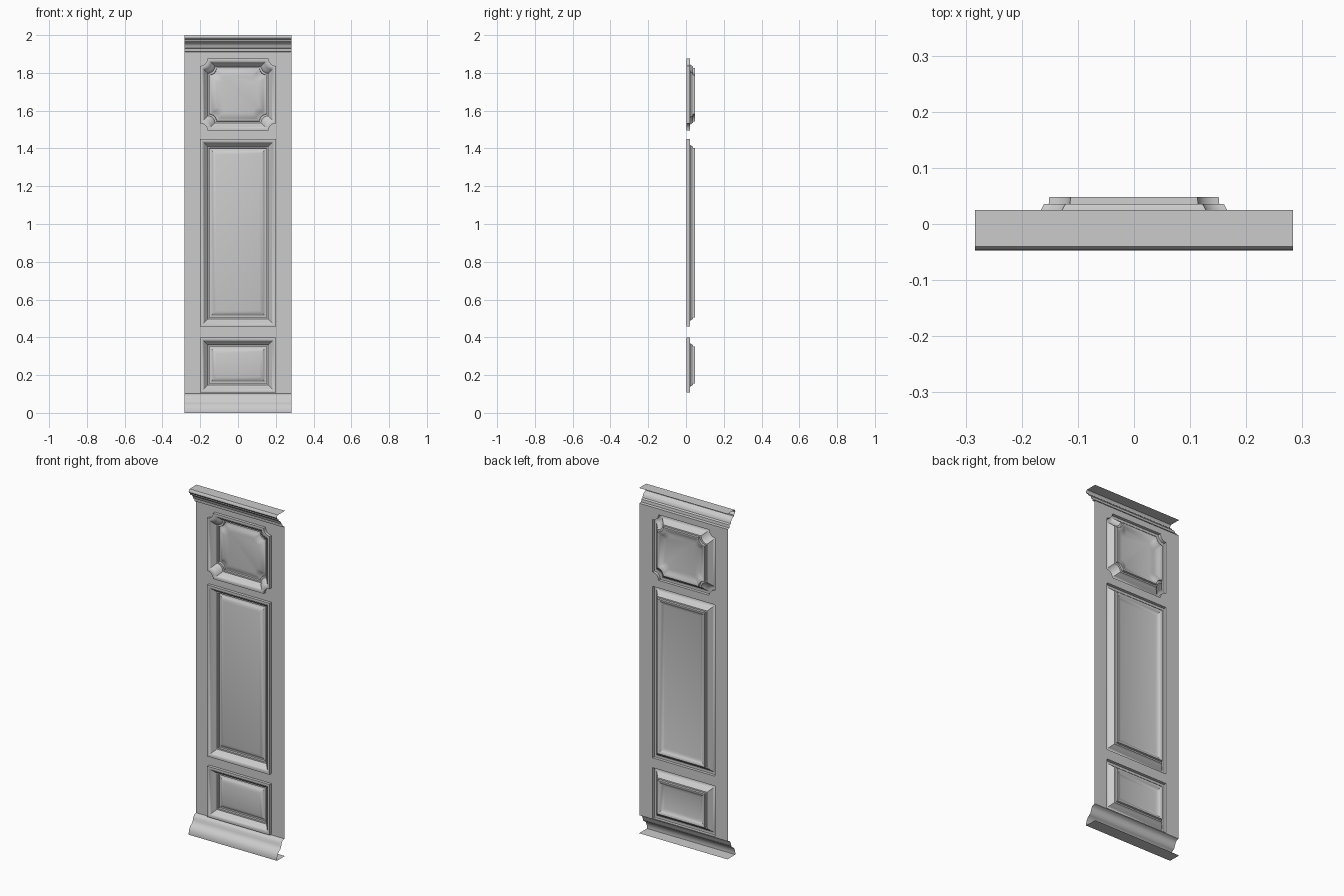
import bpy, bmesh, math

if "Cube" in bpy.data.objects:
    bpy.data.objects.remove(bpy.data.objects["Cube"])

HW = 0.283          # half width of the whole panel
WALL_Y = 0.02       # plane of the flat field
WALL_BOTTOM, WALL_TOP = 0.102, 1.91

# panels: name, half width, bottom, top, scalloped corner radius
PANELS = [("upper_panel", 0.2, 1.495, 1.875, 0.038),
          ("middle_panel", 0.2, 0.457, 1.45, 0),
          ("lower_panel", 0.2, 0.107, 0.40, 0)]

# moulding profile: (inset from outline, depth y)
MOULDING = [(0, WALL_Y), (0, 0.003), (0.008, 0.002), (0.015, 0.005),
            (0.021, 0.012), (0.027, 0.020), (0.034, 0.025), (0.040, 0.036),
            (0.048, 0.036), (0.049, 0.048), (0.053, 0.048),
            (0.064, 0.040), (0.074, 0.034), (0.085, 0.031)]

# crown and base profiles: (y, z), listed bottom to top
CROWN = [(0.022, 1.91), (0.006, 1.912), (0.004, 1.928), (-0.006, 1.933),
         (-0.009, 1.944), (-0.015, 1.954), (-0.026, 1.960), (-0.033, 1.965),
         (-0.033, 1.973), (-0.042, 1.977), (-0.047, 1.984), (-0.046, 1.994),
         (-0.040, 2.0), (0.025, 2.0)]
BASE = [(0.025, 0), (-0.047, 0), (-0.047, 0.012), (-0.043, 0.028),
        (-0.034, 0.044), (-0.022, 0.052), (-0.014, 0.058), (-0.008, 0.072),
        (-0.004, 0.086), (0.004, 0.097), (0.02, 0.102)]


def outline(hw, z0, z1, r, inset=0.0, steps=6):
    """Closed (x, z) loop, counter-clockwise from the front, with concave corners."""
    x, a, b = hw - inset, z0 + inset, z1 - inset
    corners = [(-x, a, 90), (x, a, 180), (x, b, 270), (-x, b, 0)]
    if not r:
        return [(cx, cz) for cx, cz, _ in corners]
    pts = []
    for cx, cz, start in corners:
        for i in range(steps + 1):
            t = math.radians(start - 90 * i / steps)
            pts.append((cx + r * math.cos(t), cz + r * math.sin(t)))
    # each corner arc sweeps clockwise around the corner point
    return pts


def finish(name, bm, angle=40):
    me = bpy.data.meshes.new(name)
    bm.to_mesh(me)
    bm.free()
    ob = bpy.data.objects.new(name, me)
    bpy.context.collection.objects.link(ob)
    bpy.ops.object.select_all(action='DESELECT')
    ob.select_set(True)
    bpy.context.view_layer.objects.active = ob
    bpy.ops.object.shade_smooth_by_angle(angle=math.radians(angle))
    return ob


def ring(bm, pts, y):
    return [bm.verts.new((x, y, z)) for x, z in pts]


# flat wall field with an opening for each panel
bm = bmesh.new()
loops = [[(-HW, WALL_BOTTOM), (HW, WALL_BOTTOM), (HW, WALL_TOP), (-HW, WALL_TOP)]]
loops += [outline(*p[1:]) for p in PANELS]
edges = []
for pts in loops:
    vs = ring(bm, pts, WALL_Y)
    edges += [bm.edges.new((vs[i], vs[i - 1])) for i in range(len(vs))]
bmesh.ops.triangle_fill(bm, use_beauty=True, edges=edges, normal=(0, -1, 0))
for f in bm.faces:
    f.normal_update()
    if f.normal.y > 0:
        f.normal_flip()
finish("wall_field", bm)

# moulded panels: concentric rings following the moulding profile
for name, hw, z0, z1, r in PANELS:
    bm = bmesh.new()
    rings = [ring(bm, outline(hw, z0, z1, r, d), y) for d, y in MOULDING]
    for o, n in zip(rings, rings[1:]):
        for i in range(len(o)):
            j = (i + 1) % len(o)
            bm.faces.new((o[i], o[j], n[j], n[i]))
    bm.faces.new(rings[-1])
    finish(name, bm)

# crown and base mouldings: open profiles swept across the width
for name, prof in (("crown_moulding", CROWN), ("base_moulding", BASE)):
    bm = bmesh.new()
    left = [bm.verts.new((-HW, y, z)) for y, z in prof]
    right = [bm.verts.new((HW, y, z)) for y, z in prof]
    for i in range(len(prof) - 1):
        bm.faces.new((left[i], right[i], right[i + 1], left[i + 1]))
    finish(name, bm)
